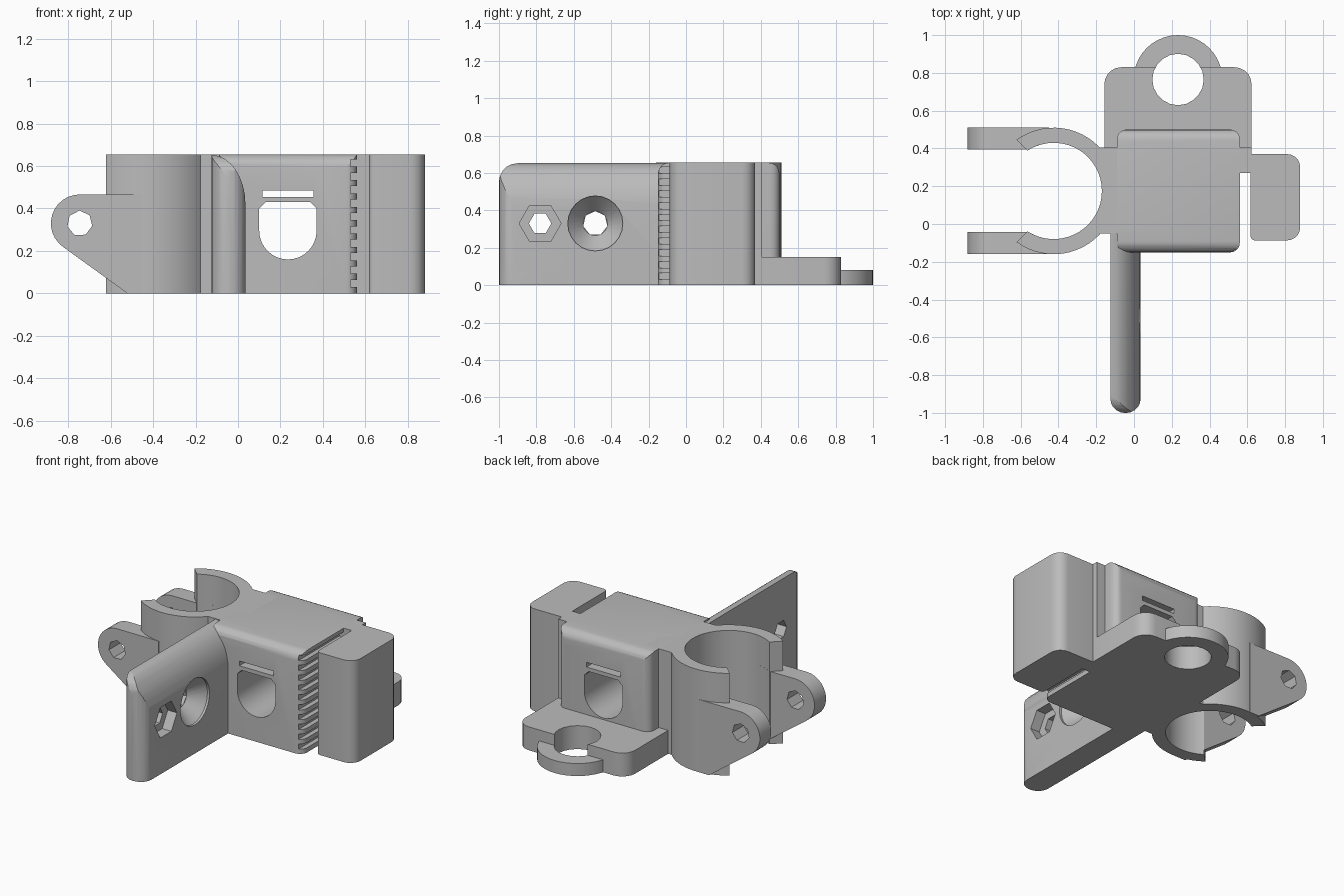
import bpy, bmesh, math
from mathutils import Vector

if "Cube" in bpy.data.objects:
    bpy.data.objects.remove(bpy.data.objects["Cube"])

grey = bpy.data.materials.new("plain grey")
grey.use_nodes = True
COLOR = (0.5, 0.5, 0.5, 1)
grey.diffuse_color = COLOR
grey.node_tree.nodes["Principled BSDF"].inputs["Base Color"].default_value = COLOR


def place(axis, p, t):
    u, v = p
    return {"x": (t, u, v), "y": (u, t, v), "z": (u, v, t)}[axis]


def loft(name, axis, rings):
    """Solid through (outline, position) pairs stacked along an axis."""
    bm = bmesh.new()
    loops = [[bm.verts.new(place(axis, p, t)) for p in pts] for pts, t in rings]
    n = len(loops[0])
    for a, b in zip(loops, loops[1:]):
        for i in range(n):
            j = (i + 1) % n
            bm.faces.new((a[i], a[j], b[j], b[i]))
    bm.faces.new(loops[0])
    bm.faces.new(loops[-1])
    bmesh.ops.recalc_face_normals(bm, faces=bm.faces)
    me = bpy.data.meshes.new(name)
    bm.to_mesh(me)
    bm.free()
    me.materials.append(grey)
    ob = bpy.data.objects.new(name, me)
    bpy.context.collection.objects.link(ob)
    return ob


def prism(name, axis, pts, a, b):
    return loft(name, axis, [(pts, a), (pts, b)])


def arc(cx, cy, r, a, b, n):
    angles = [math.radians(a + (b - a) * i / n) for i in range(n + 1)]
    return [(cx + r * math.cos(t), cy + r * math.sin(t)) for t in angles]


def circle(cx, cy, r, n=32, start=0):
    return arc(cx, cy, r, start, start + 360, n)[:-1]


def rounded(x0, x1, y0, y1, radii, n=5):
    """Rectangle with radii for its corners: low-left, low-right, top-right, top-left."""
    pts = []
    corners = [(x0, y0, 1, 1), (x1, y0, -1, 1), (x1, y1, -1, -1), (x0, y1, 1, -1)]
    for k, ((x, y, sx, sy), r) in enumerate(zip(corners, radii)):
        start = 180 + 90 * k
        pts += arc(x + sx * r, y + sy * r, r, start, start + 90, n) if r else [(x, y)]
    return pts


def boolean(ob, tools, operation="DIFFERENCE"):
    for tool in tools:
        mod = ob.modifiers.new("cut", "BOOLEAN")
        mod.operation, mod.solver, mod.object = operation, "EXACT", tool
        bpy.context.view_layer.objects.active = ob
        bpy.ops.object.modifier_apply(modifier=mod.name)
        bpy.data.objects.remove(tool)


H = 0.655
CX, CY = -0.425, 0.175
R_IN, R_OUT = 0.255, 0.335
parts = []


def bore():
    return prism("bore_cutter", "z", circle(CX, CY, R_IN, 48), -0.1, 0.8)


# Main body with rounded long edges
body = prism("main_body", "x", rounded(-0.15, 0.5, 0, H, (0, 0, 0.06, 0.06)), -0.09, 0.56)
boolean(body, [prism("outline", "z", rounded(-0.09, 0.56, -0.15, 0.5, (0.05,) * 4), -0.1, 0.8)], "INTERSECT")
# Arched window and strap slit, both straight through
window = arc(0.235, 0.295, 0.135, 180, 360, 16) + [(0.37, 0.4), (0.34, 0.43), (0.13, 0.43), (0.1, 0.4)]
cutters = [prism("window_cutter", "y", window, -0.5, 0.9),
           prism("slit_cutter", "y", rounded(0.115, 0.355, 0.455, 0.485, (0,) * 4), -0.5, 0.9)]
# Belt grooves on the side facing the slot
for i in range(10):
    z = 0.03 + i * 0.063
    cutters.append(prism("groove_cutter", "y", rounded(0.53, 0.6, z, z + 0.034, (0,) * 4), -0.2, 0.27))
boolean(body, cutters)
parts.append(body)

# Belt clamp block and its bridge to the body
parts.append(prism("belt_block", "z", rounded(0.617, 0.88, -0.087, 0.37, (0.025, 0.07, 0.07, 0)), 0, H))
parts.append(prism("belt_bridge", "z", rounded(0.54, 0.622, 0.27, 0.405, (0,) * 4), 0, H))

# Open clamp ring and the neck joining it to the body
ring = arc(CX, CY, R_OUT, -126, 126, 40) + arc(CX, CY, R_IN, 123, -123, 34)
parts.append(prism("clamp_ring", "z", ring, 0, H))
neck = prism("clamp_neck", "z", rounded(-0.24, 0.0, -0.05, 0.405, (0,) * 4), 0, H)
boolean(neck, [bore()])
parts.append(neck)

# Clamp ears with bolt holes
ear = [(-0.45, 0), (-0.45, 0.465)] + arc(-0.745, 0.33, 0.136, 90, 235, 12) + [(-0.52, 0)]
for side, y0, y1 in (("left", -0.16, -0.043), ("right", 0.395, 0.51)):
    ob = prism("clamp_ear_" + side, "y", ear, y0, y1)
    boolean(ob, [bore(), prism("bolt_cutter", "y", circle(-0.745, 0.33, 0.06, 7, 40), -0.5, 0.9)])
    parts.append(ob)

# Front fin: flat left side, broad rounding on the top right
section = [(-0.125, 0), (0.035, 0)]
for k in range(9):
    t = math.radians(k * 90 / 8)
    section.append((-0.125 + 0.16 * math.cos(t), 0.42 + 0.232 * math.sin(t)))
fin = prism("front_fin", "y", section, -1, 0)
boolean(fin, [
    prism("fin_outline", "z", rounded(-0.125, 0.035, -1, 0.1, (0.075, 0.075, 0, 0)), -0.1, 0.8),
    prism("fin_side", "x", rounded(-1, 0.1, 0, 0.652, (0, 0, 0, 0.1)), -0.3, 0.3)], "INTERSECT")
# Nut pocket and countersunk screw hole
boolean(fin, [
    prism("nut_cutter", "x", circle(-0.78, 0.33, 0.112, 6), -0.03, 0.2),
    prism("screw_cutter", "x", circle(-0.78, 0.33, 0.06, 6), -0.3, 0.2),
    loft("sink_cutter", "x", [(circle(-0.485, 0.33, 0.065, 24), -0.07),
                              (circle(-0.485, 0.33, 0.147, 24), 0.02),
                              (circle(-0.485, 0.33, 0.147, 24), 0.2)]),
    prism("sink_hole_cutter", "x", circle(-0.485, 0.33, 0.066, 7, 90), -0.3, 0.2)])
parts.append(fin)

# Back mounting plate with a lower round boss, sharing one hole
plate = prism("back_plate", "z", rounded(-0.157, 0.622, 0.4, 0.83, (0, 0, 0.09, 0.09)), 0, 0.15)
boss = prism("back_boss", "z", circle(0.233, 0.765, 0.235, 40), 0, 0.08)
for ob in (plate, boss):
    boolean(ob, [prism("mount_cutter", "z", circle(0.233, 0.765, 0.136, 20), -0.1, 0.3)])
    parts.append(ob)

# Smooth curved faces, keep real edges crisp
bpy.ops.object.select_all(action="DESELECT")
for ob in parts:
    ob.select_set(True)
bpy.context.view_layer.objects.active = parts[0]
bpy.ops.object.shade_smooth_by_angle(angle=math.radians(25))
